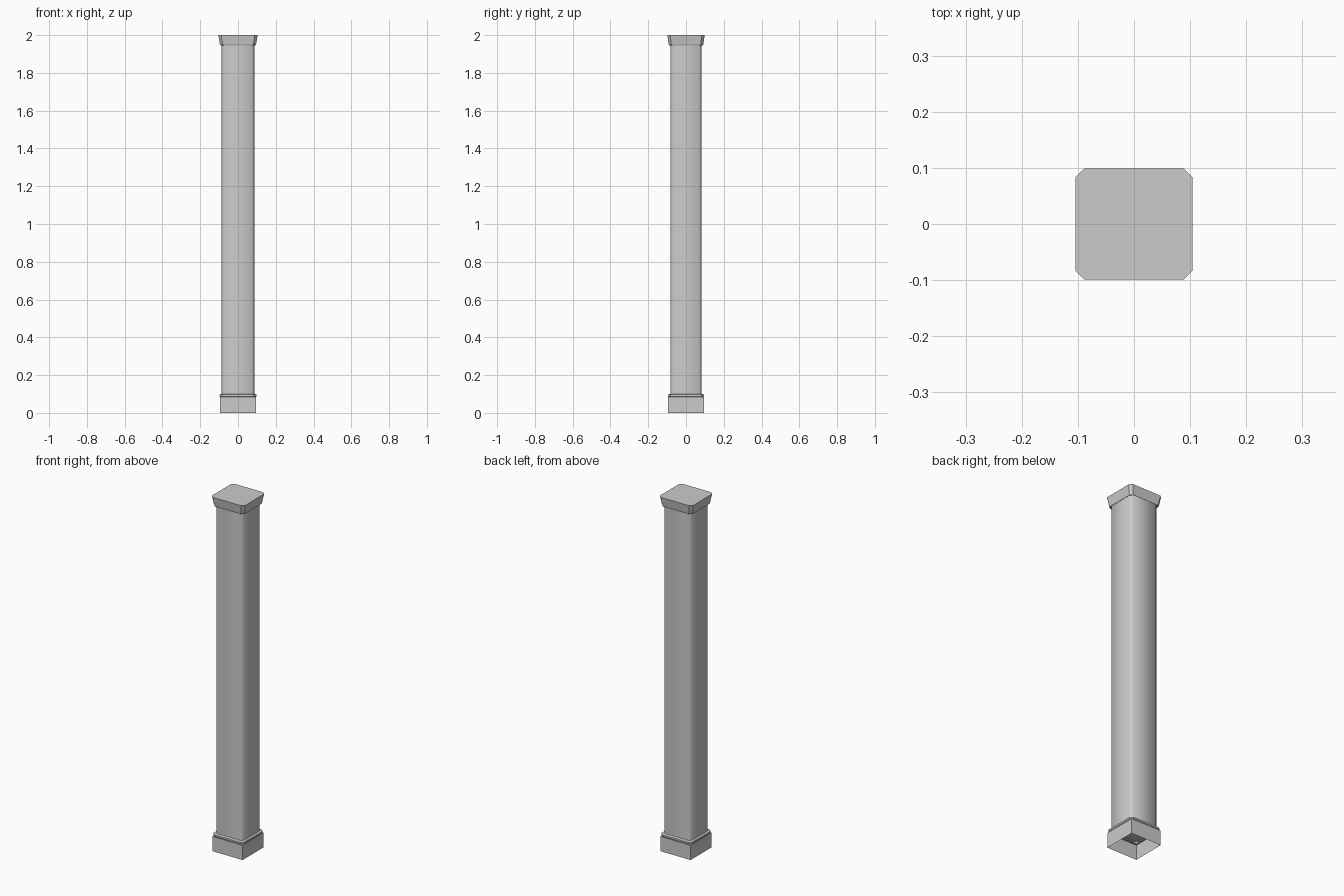
import bpy, bmesh, math

if "Cube" in bpy.data.objects:
    bpy.data.objects.remove(bpy.data.objects["Cube"])


def section(hx, hy, c):
    """Rectangle outline, with cut corners when c > 0 (counter-clockwise)."""
    if c == 0:
        return [(hx, -hy), (hx, hy), (-hx, hy), (-hx, -hy)]
    return [(hx, -hy + c), (hx, hy - c), (hx - c, hy), (-hx + c, hy),
            (-hx, hy - c), (-hx, -hy + c), (-hx + c, -hy), (hx - c, -hy)]


def loft(name, levels, cap_top=False, cap_bottom=False, smooth=None):
    """Skin a stack of (z, half x, half y, corner cut) sections."""
    bm = bmesh.new()
    rings = [[bm.verts.new((x, y, z)) for x, y in section(hx, hy, c)]
             for z, hx, hy, c in levels]
    for a, b in zip(rings, rings[1:]):
        n = len(a)
        for i in range(n):
            j = (i + 1) % n
            bm.faces.new((a[i], a[j], b[j], b[i]))
    if cap_top:
        bm.faces.new(rings[-1])
    if cap_bottom:
        bm.faces.new(rings[0][::-1])
    mesh = bpy.data.meshes.new(name)
    bm.to_mesh(mesh)
    bm.free()
    obj = bpy.data.objects.new(name, mesh)
    bpy.context.collection.objects.link(obj)
    if smooth:
        bpy.ops.object.select_all(action='DESELECT')
        obj.select_set(True)
        bpy.context.view_layer.objects.active = obj
        bpy.ops.object.shade_smooth_by_angle(angle=math.radians(smooth))
    return obj


# Square plinth, hollow and open underneath
loft("plinth", [(0, 0.094, 0.094, 0), (0.083, 0.094, 0.094, 0),
                (0.083, 0.086, 0.083, 0)])

# Thin moulding between plinth and shaft
loft("base_moulding", [(0.083, 0.092, 0.090, 0.013), (0.088, 0.097, 0.095, 0.014),
                       (0.097, 0.097, 0.095, 0.014), (0.101, 0.086, 0.082, 0.013)])

# Long shaft with softened corners
loft("shaft", [(0.095, 0.087, 0.083, 0.014), (1.95, 0.087, 0.083, 0.014)],
     cap_bottom=True, smooth=50)

# Flared capital with a small lip below
loft("capital", [(1.95, 0.086, 0.082, 0.013), (1.945, 0.093, 0.089, 0.014),
                 (1.953, 0.096, 0.092, 0.014), (2.0, 0.104, 0.099, 0.015)],
     cap_top=True)
